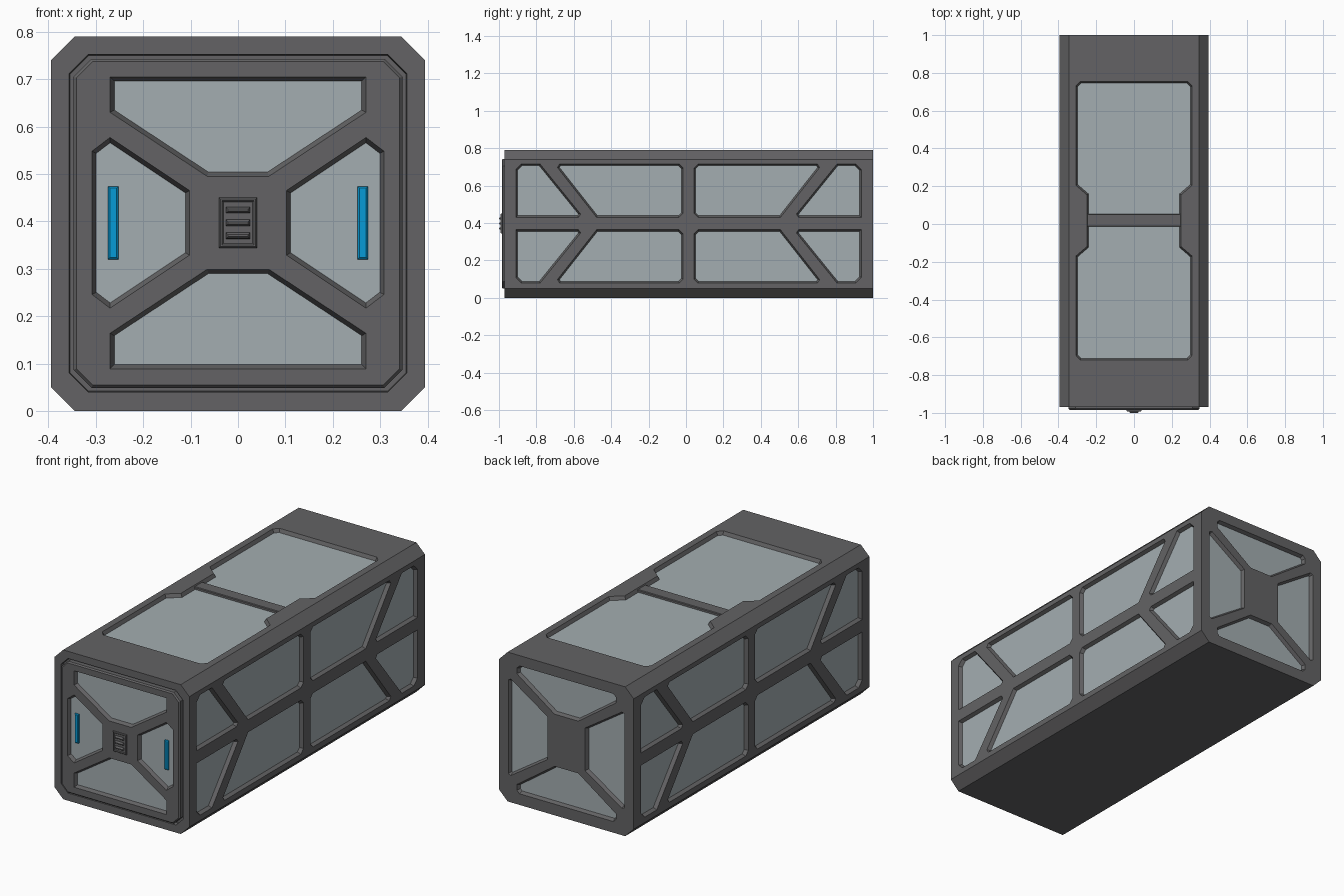
import bpy, bmesh
from mathutils import Vector

if "Cube" in bpy.data.objects:
    bpy.data.objects.remove(bpy.data.objects["Cube"])

DEPTH, SLOPE = 0.02, 0.01   # pocket depth and wall slope
ZC, YC = 0.397, 0.0135      # mirror centres of the panel patterns


def material(name, rgb):
    m = bpy.data.materials.new(name)
    m.diffuse_color = (*rgb, 1)
    m.use_nodes = True
    m.node_tree.nodes["Principled BSDF"].inputs["Base Color"].default_value = m.diffuse_color
    return m


FRAME = material("dark grey frame", (0.125, 0.124, 0.128))
PANEL = material("light grey panel", (0.37, 0.42, 0.44))
BLUE = material("blue light", (0.002, 0.33, 0.68))


def inset(poly, d):
    """Offset a closed 2D outline inwards by d."""
    pts = [Vector(p) for p in poly]
    n = len(pts)
    area = sum(pts[i - 1].x * pts[i].y - pts[i].x * pts[i - 1].y for i in range(n))
    s = 1 if area > 0 else -1
    out = []
    for i, p in enumerate(pts):
        a = (p - pts[i - 1]).normalized()
        b = (pts[(i + 1) % n] - p).normalized()
        na, nb = Vector((-a.y, a.x)) * s, Vector((-b.y, b.x)) * s
        out.append(p + (na + nb) * (d / (1 + na.dot(nb))))
    return out


def loft(bm, poly, levels, place):
    """Solid through (height, inset) levels of an outline."""
    rings = [[bm.verts.new(place(p.x, p.y, h)) for p in inset(poly, d)] for h, d in levels]
    n = len(poly)
    for r, q in zip(rings, rings[1:]):
        for i in range(n):
            bm.faces.new((r[i], r[(i + 1) % n], q[(i + 1) % n], q[i]))
    bm.faces.new(rings[0])
    bm.faces.new(rings[-1])


def finish(name, bm, mat):
    bmesh.ops.recalc_face_normals(bm, faces=bm.faces)
    me = bpy.data.meshes.new(name)
    bm.to_mesh(me)
    bm.free()
    me.materials.append(mat)
    ob = bpy.data.objects.new(name, me)
    bpy.context.collection.objects.link(ob)
    return ob


def solid(name, poly, levels, place, mat):
    bm = bmesh.new()
    loft(bm, poly, levels, place)
    return finish(name, bm, mat)


def carve(ob, bm):
    """Cut the pockets out of an object and drop the cutter."""
    cutter = finish("cutter", bm, FRAME)
    cutter.hide_render = True
    mod = ob.modifiers.new("pockets", 'BOOLEAN')
    mod.operation, mod.solver, mod.object = 'DIFFERENCE', 'EXACT', cutter
    dg = bpy.context.evaluated_depsgraph_get()
    me = bpy.data.meshes.new_from_object(ob.evaluated_get(dg))
    ob.modifiers.clear()
    ob.data = me
    bpy.data.objects.remove(cutter)


def pocket(name, bm, poly, place):
    """Sloped pocket cutter plus the light plate on its floor."""
    loft(bm, poly, [(DEPTH, -SLOPE), (-DEPTH, SLOPE)], place)
    solid(name, poly, [(-DEPTH - 0.004, SLOPE - 0.003), (-DEPTH + 0.002, SLOPE - 0.003)], place, PANEL)


def mirror_u(poly, c=0.0):
    return [(2 * c - u, v) for u, v in poly]


def mirror_v(poly, c=ZC):
    return [(u, 2 * c - v) for u, v in poly]


def both_u(half):
    return half + mirror_u(half)[::-1]


def both_v(half, c=ZC):
    return half + mirror_v(half, c)[::-1]


def octagon(w, z0, z1, c):
    return [(-w + c, z0), (w - c, z0), (w, z0 + c), (w, z1 - c),
            (w - c, z1), (-w + c, z1), (-w, z1 - c), (-w, z0 + c)]


def rect(u, v, w, h):
    return [(u - w, v - h), (u + w, v - h), (u + w, v + h), (u - w, v + h)]


def at_body(u, v, h): return (u, -0.97 - h, v)
def at_door(u, v, h): return (u, -0.985 - h, v)
def at_back(u, v, h): return (u, 1 + h, v)
def at_right(u, v, h): return (0.394 + h, u, v)
def at_left(u, v, h): return (-0.394 - h, u, v)
def at_top(u, v, h): return (u, v, 0.79 + h)


# Main body with chamfered long edges
body = solid("container_body", octagon(0.394, 0, 0.79, 0.05), [(0, 0), (-1.97, 0)], at_body, FRAME)
cut = bmesh.new()

# Side panels: two shapes mirrored to all four quarters on both sides
end_shape = [(-0.91, 0.685), (-0.88, 0.715), (-0.78, 0.715), (-0.563, 0.447), (-0.575, 0.43), (-0.91, 0.43)]
mid_shape = [(-0.688, 0.697), (-0.675, 0.715), (-0.037, 0.715), (-0.015, 0.693),
             (-0.015, 0.452), (-0.037, 0.43), (-0.478, 0.43)]
for side, place in (("right", at_right), ("left", at_left)):
    for kind, shape in (("end", end_shape), ("middle", mid_shape)):
        for row, upper in (("upper", shape), ("lower", mirror_v(shape))):
            pocket(f"{side}_{row}_front_{kind}_panel", cut, upper, place)
            pocket(f"{side}_{row}_rear_{kind}_panel", cut, mirror_u(upper, YC), place)

# Top panel pocket with a narrow waist, crossed by a bar
half_top = [(0.25, 0.155), (0.308, 0.205), (0.308, 0.73), (0.285, 0.755)]
quarter = half_top + mirror_u(half_top)[::-1]
pocket("top_panel", cut, quarter + mirror_v(quarter, 0.0175)[::-1], at_top)
solid("top_cross_bar", rect(0, 0.02, 0.249, 0.034), [(-DEPTH - 0.003, 0), (-0.008, 0), (-0.005, 0.004)], at_top, FRAME)

# Back panels
back_top = both_u([(0.07, 0.535), (0.29, 0.69), (0.29, 0.72), (0.275, 0.735)])
back_side = both_v([(0.11, 0.51), (0.325, 0.652), (0.34, 0.645)])
pocket("back_upper_panel", cut, back_top, at_back)
pocket("back_lower_panel", cut, mirror_v(back_top), at_back)
pocket("back_right_panel", cut, back_side, at_back)
pocket("back_left_panel", cut, mirror_u(back_side), at_back)

# Recess around the door
loft(cut, octagon(0.356, 0.04, 0.752, 0.04), [(0.02, -0.002), (-0.02, 0.002)], at_body)
carve(body, cut)

# Door with four pockets
door = solid("door", octagon(0.347, 0.049, 0.743, 0.038), [(-0.045, 0), (-0.007, 0), (0, 0.006)], at_door, FRAME)
cut = bmesh.new()
door_top = both_u([(0.065, 0.495), (0.27, 0.63), (0.27, 0.705)])
door_side = both_v([(0.102, 0.465), (0.27, 0.577), (0.308, 0.548)])
pocket("door_upper_panel", cut, door_top, at_door)
pocket("door_lower_panel", cut, mirror_v(door_top), at_door)
pocket("door_right_panel", cut, door_side, at_door)
pocket("door_left_panel", cut, mirror_u(door_side), at_door)
carve(door, cut)

# Blue lights on the door's side panels
for side, x in (("left", -0.263), ("right", 0.263)):
    solid(f"{side}_light", rect(x, ZC, 0.011, 0.077), [(-0.021, 0), (-0.012, 0), (-0.008, 0.004)], at_door, BLUE)

# Central vent plate with three louvres
solid("vent_plate", rect(0, ZC, 0.04, 0.053),
      [(-0.003, 0), (0.004, 0), (0.008, 0.003), (0.008, 0.006), (0.004, 0.009)], at_door, FRAME)
for i in (-1, 0, 1):
    solid(f"vent_louvre_{i + 2}", rect(0, ZC + i * 0.027, 0.026, 0.007),
          [(0.002, 0), (0.009, 0.001), (0.015, 0.005)], at_door, FRAME)
